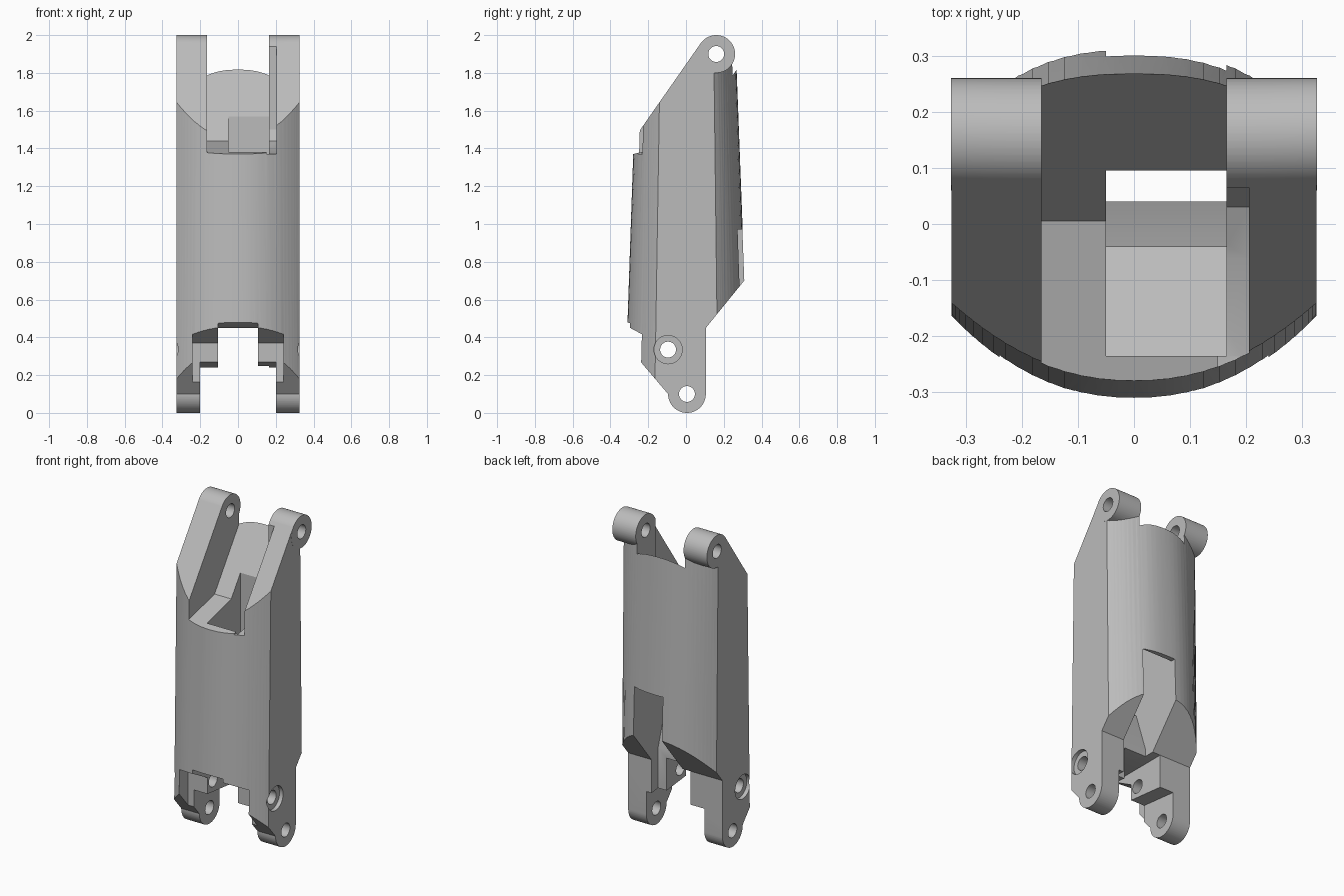
import bpy
import bmesh
import math

cube = bpy.data.objects.get("Cube")
if cube:
    bpy.data.objects.remove(cube, do_unlink=True)

HALF = 0.325      # half width between the flat sides
LUG_R = 0.10
PIN_R = 0.042
TOP = (0.16, 1.90)
LOW = (0.005, 0.10)
SIDE = (-0.095, 0.335)

grey = bpy.data.materials.new("neutral grey")
grey.use_nodes = True
grey.diffuse_color = (0.5, 0.5, 0.5, 1)
grey.node_tree.nodes["Principled BSDF"].inputs["Base Color"].default_value = (0.5, 0.5, 0.5, 1)


def loft(name, ring_a, ring_b):
    """Closed solid between two matching rings of 3D points."""
    bm = bmesh.new()
    a = [bm.verts.new(p) for p in ring_a]
    b = [bm.verts.new(p) for p in ring_b]
    n = len(a)
    bm.faces.new(a)
    bm.faces.new(b)
    for i in range(n):
        j = (i + 1) % n
        bm.faces.new((a[i], a[j], b[j], b[i]))
    bmesh.ops.triangulate(bm, faces=bm.faces)
    bmesh.ops.recalc_face_normals(bm, faces=bm.faces)
    if bm.calc_volume(signed=True) < 0:
        bmesh.ops.reverse_faces(bm, faces=bm.faces)
    mesh = bpy.data.meshes.new(name)
    bm.to_mesh(mesh)
    bm.free()
    mesh.materials.append(grey)
    obj = bpy.data.objects.new(name, mesh)
    bpy.context.collection.objects.link(obj)
    return obj


def prism(name, x0, x1, outline):
    """Side outline of (y, z) points extruded across x."""
    return loft(name, [(x0, y, z) for y, z in outline], [(x1, y, z) for y, z in outline])


def arc(centre, r, start, end, n):
    angles = [math.radians(start + (end - start) * i / n) for i in range(n + 1)]
    return [(centre[0] + r * math.cos(t), centre[1] + r * math.sin(t)) for t in angles]


def rod(name, x0, x1, centre, r):
    return prism(name, x0, x1, arc(centre, r, 0, 352.5, 47))


def combine(target, tool, operation):
    """Apply a boolean and drop the tool."""
    mod = target.modifiers.new("bool", "BOOLEAN")
    mod.operation = operation
    mod.solver = "MANIFOLD"
    mod.object = tool
    bpy.context.view_layer.update()
    bpy.context.view_layer.objects.active = target
    bpy.ops.object.modifier_apply(modifier=mod.name)
    bpy.data.objects.remove(tool, do_unlink=True)


# Barrel section: flat sides, bowed front and back, narrowing upward
def section(z):
    n = 32
    xs = [HALF * math.cos(math.pi * i / n) for i in range(n + 1)]

    def bow(x, edge, apex, power):
        return edge + (apex - edge) * (1 - abs(x / HALF) ** power)

    front = [(x, bow(x, -0.167 + 0.016 * z, -0.326 + 0.034 * z, 2.2), z) for x in xs]
    back = [(x, bow(x, 0.17 - 0.012 * z, 0.337 - 0.038 * z, 2.5), z) for x in reversed(xs)]
    return front + back


body = loft("main_body", section(-0.1), section(2.1))

# Side silhouette trims the barrel into arms above and fork tabs below
silhouette = [(-0.5, 1.13), (0.078, 1.957), TOP, (0.165, 1.85), (0.5, 1.85),
              (0.5, 0.936), (0.105, 0.45)]
silhouette += arc(LOW, LUG_R, 0, -180, 24) + [(-0.24, 0.27), (-0.5, 0.565)]
combine(body, prism("silhouette", -0.5, 0.5, silhouette), "INTERSECT")

# Round lugs at the top of both arms
for s in (-1, 1):
    combine(body, rod("lug", s * 0.12, s * 0.326, TOP, LUG_R), "UNION")

cuts = [
    # Pocket between the arms
    ("pocket", -0.165, 0.165, [(0.005, 1.44), (-0.5, 1.316), (-0.5, 2.2), (0.5, 2.2),
                               (0.5, 1.82), (0.27, 1.82)]),
    # Relief in the inner face of one arm
    ("relief", 0.15, 0.205, [(0.065, 2.2), (0.065, 1.5), (0.03, 1.44), (-0.06, 1.40),
                             (-0.235, 1.37), (-0.5, 1.37), (-0.5, 2.2)]),
    # Chute from the pocket to the window in the back
    ("chute", -0.05, 0.1645, [(-0.235, 1.6), (-0.235, 0.85), (-0.04, 0.75), (0.04, 0.5),
                              (0.04, -0.2), (0.5, -0.2), (0.5, 0.97), (0.27, 0.97),
                              (0.095, 1.2), (0.095, 1.6)]),
    # Wide slot between the tabs
    ("fork_slot", -0.2, 0.2, [(-0.5, 0.27), (-0.16, 0.27), (0.12, 0.24), (0.5, 0.24),
                              (0.5, -0.3), (-0.5, -0.3)]),
    # Narrow slot above it
    ("centre_slot", -0.105, 0.105, [(-0.5, 0.56), (-0.31, 0.48), (-0.24, 0.45), (0.5, 0.45),
                                    (0.5, -0.3), (-0.5, -0.3)]),
    # Recess in the lower front
    ("front_recess", -0.24, 0.24, [(-0.5, 0.56), (-0.24, 0.42), (-0.15, 0.37),
                                   (-0.15, -0.3), (-0.5, -0.3)]),
]
for cut in cuts:
    combine(body, prism(*cut), "DIFFERENCE")

# Pin holes and shallow counterbores
for centre in (TOP, LOW, SIDE):
    combine(body, rod("pin_hole", -0.5, 0.5, centre, PIN_R), "DIFFERENCE")
for s in (-1, 1):
    combine(body, rod("counterbore", s * 0.3, s * 0.5, SIDE, 0.075), "DIFFERENCE")

bpy.ops.object.select_all(action="DESELECT")
body.select_set(True)
bpy.context.view_layer.objects.active = body
bpy.ops.object.shade_smooth_by_angle(angle=math.radians(25))
